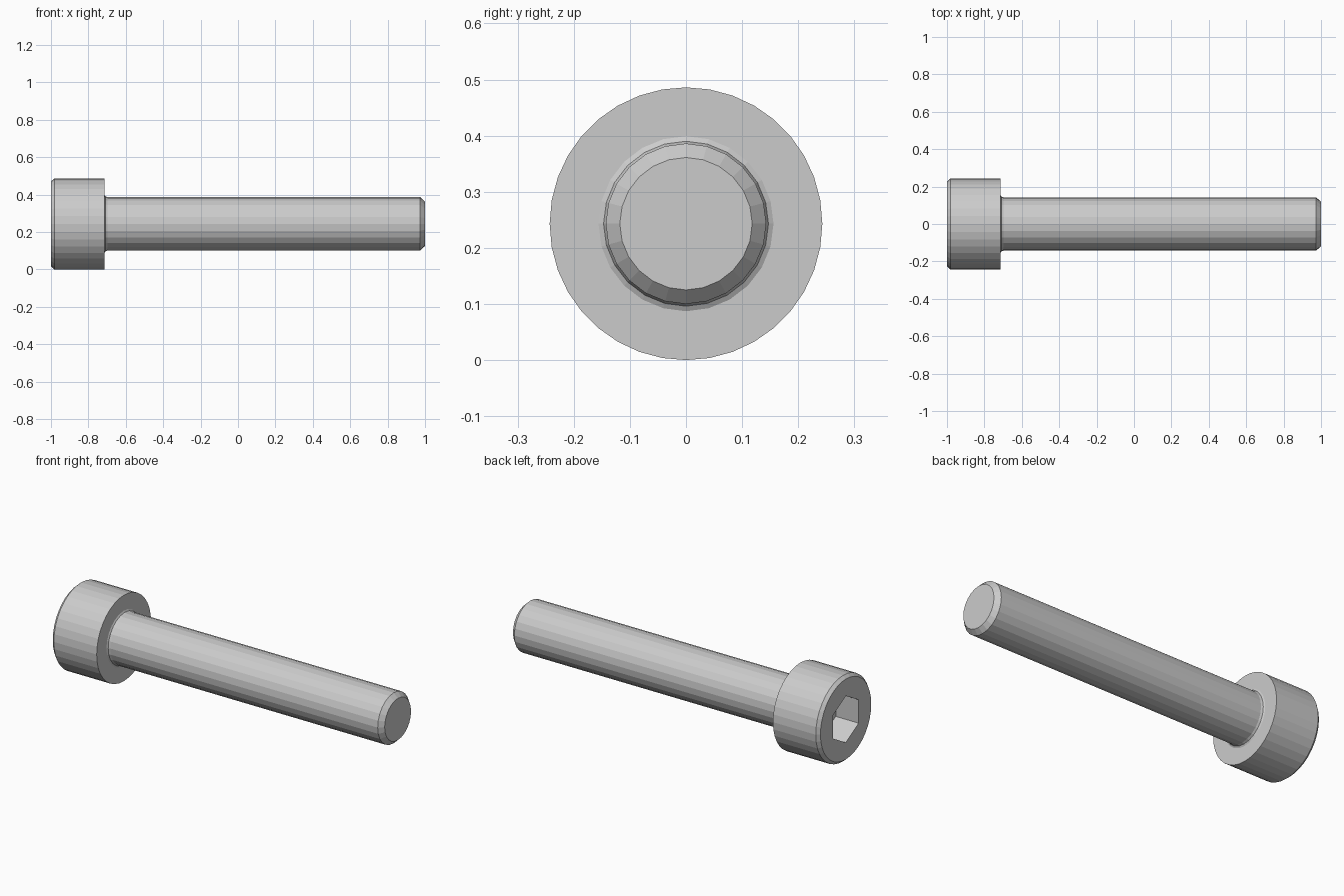
import bpy, bmesh
from math import sin, cos, pi

if "Cube" in bpy.data.objects:
    bpy.data.objects.remove(bpy.data.objects["Cube"])

AXIS_Z = 0.243
bm = bmesh.new()


def ring(x, r, n):
    """Closed loop of n vertices around the screw axis."""
    return [bm.verts.new((x, r * sin(2 * pi * i / n), AXIS_Z + r * cos(2 * pi * i / n)))
            for i in range(n)]


def wall(rings):
    """Quads between successive rings with equal vertex counts."""
    for a, b in zip(rings, rings[1:]):
        n = len(a)
        for i in range(n):
            j = (i + 1) % n
            bm.faces.new((a[i], a[j], b[j], b[i]))


def annulus(outer, inner):
    """Flat face with a hole, between rings of any vertex count."""
    edges = []
    for loop in (outer, inner):
        for a, b in zip(loop, loop[1:] + loop[:1]):
            edges.append(bm.edges.get((a, b)) or bm.edges.new((a, b)))
    bmesh.ops.triangle_fill(bm, edges=edges, use_beauty=True, normal=(1, 0, 0))


# Hex socket
socket = [ring(x, 0.132, 6) for x in (-0.857, -1.0)]
wall(socket)
bm.faces.new(socket[0])

# Head with chamfered rim
head = [ring(x, r, 36) for x, r in ((-1.0, 0.227), (-0.982, 0.243), (-0.714, 0.243))]
wall(head)
annulus(head[0], socket[1])

# Shank with a fillet under the head and a chamfered tip
shank = [ring(x, r, 24) for x, r in ((-0.714, 0.156), (-0.709, 0.147), (-0.698, 0.143),
                                     (0.974, 0.143), (1.0, 0.118))]
wall(shank)
annulus(head[-1], shank[0])
bm.faces.new(shank[-1])

bmesh.ops.recalc_face_normals(bm, faces=bm.faces)
mesh = bpy.data.meshes.new("socket_screw")
bm.to_mesh(mesh)
bm.free()
bpy.context.collection.objects.link(bpy.data.objects.new("socket_screw", mesh))
